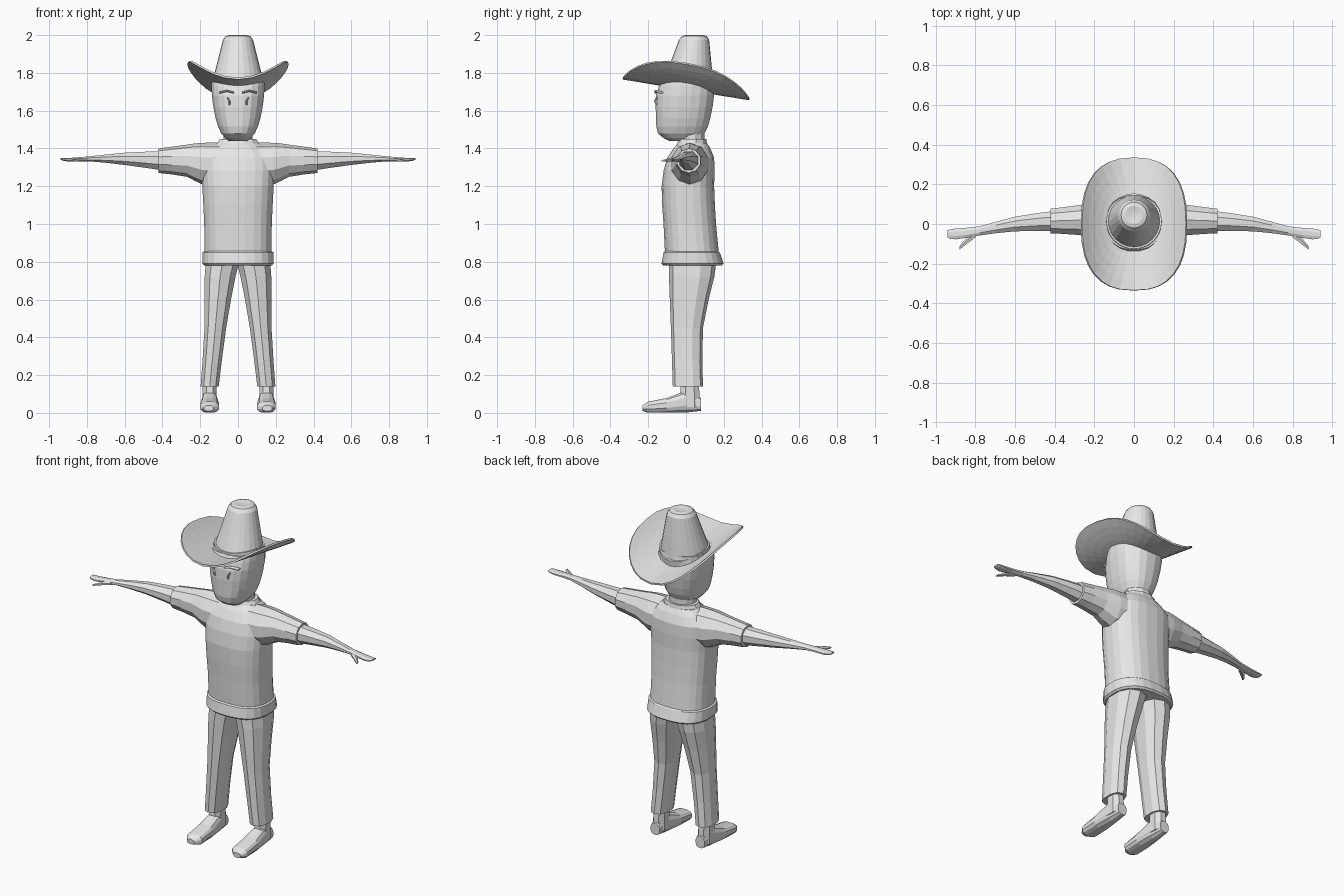
import bpy
import bmesh
import math
from mathutils import Vector

default_cube = bpy.data.objects.get("Cube")
if default_cube:
    bpy.data.objects.remove(default_cube, do_unlink=True)

COLOUR = (.8, .8, .8, 1)
grey = bpy.data.materials.new("plain grey")
grey.use_nodes = True
grey.diffuse_color = COLOUR
grey.node_tree.nodes["Principled BSDF"].inputs["Base Color"].default_value = COLOUR


def finish(name, bm, mirrored=False):
    """Turn a bmesh into a flat-shaded object, mirrored across x if asked."""
    bmesh.ops.recalc_face_normals(bm, faces=bm.faces)
    mesh = bpy.data.meshes.new(name)
    bm.to_mesh(mesh)
    bm.free()
    mesh.materials.append(grey)
    part = bpy.data.objects.new(name, mesh)
    bpy.context.scene.collection.objects.link(part)
    if mirrored:
        part.modifiers.new("other side", "MIRROR")
    return part


def rounded(angle, power):
    """Point on a unit superellipse."""
    c, s = math.cos(angle), math.sin(angle)
    return (math.copysign(abs(c) ** (2 / power), c),
            math.copysign(abs(s) ** (2 / power), s))


def bridge(bm, rings):
    for low, high in zip(rings, rings[1:]):
        for i in range(len(low)):
            j = (i + 1) % len(low)
            bm.faces.new((low[i], low[j], high[j], high[i]))


def with_middles(boxes):
    """Add a smoothly curved in-between box to each neighbouring pair."""
    result = [boxes[0]]
    last = len(boxes) - 1
    for i in range(last):
        a, b = boxes[i], boxes[i + 1]
        before, after = boxes[max(i - 1, 0)], boxes[min(i + 2, last)]
        result += [((a + b) * 9 - before - after) / 16, b]
    return result


def section(at, outer=None, inner=None, front=None, back=None, bottom=None, top=None):
    """Box around one cross-section; without an inner side it is symmetric."""
    if outer is not None and inner is None:
        inner = -outer
    sides = [v for v in (inner, outer, front, back, bottom, top) if v is not None]
    return Vector([at] + sides)


def loft(name, axis, sections, sides=8, power=2, mirrored=False, smooth=True):
    """Skin superellipse rings, fitted to the section boxes, along an axis."""
    bm = bmesh.new()
    rings = []
    for at, u_min, u_max, v_min, v_max in with_middles(sections) if smooth else sections:
        ring = []
        for i in range(sides):
            c, s = rounded(math.tau * (i + .5) / sides, power)
            u = (u_min + u_max + c * (u_max - u_min)) / 2
            v = (v_min + v_max + s * (v_max - v_min)) / 2
            place = {"x": (at, u, v), "y": (u, at, v), "z": (u, v, at)}[axis]
            ring.append(bm.verts.new(place))
        rings.append(ring)
    bridge(bm, rings)
    bm.faces.new(rings[0])
    bm.faces.new(rings[-1])
    return finish(name, bm, mirrored)


# Shirt body with a flared hem
loft("shirt_body", "z", [
    section(at=.8, outer=.18, front=-.11, back=.18),
    section(at=1, outer=.18, front=-.12, back=.16),
    section(at=1.2, outer=.19, front=-.13, back=.15),
    section(at=1.35, outer=.19, front=-.1, back=.15),
    section(at=1.43, outer=.11, front=-.04, back=.11),
], sides=24, power=2.5)
loft("shirt_hem", "z", [
    section(at=.78, outer=.18, front=-.12, back=.19),
    section(at=.79, outer=.19, front=-.13, back=.2),
    section(at=.85, outer=.19, front=-.12, back=.18),
    section(at=.86, outer=.17, front=-.11, back=.17),
], sides=24, power=2.5, smooth=False)

# Collar and neck
loft("collar", "z", [
    section(at=1.4, outer=.13, front=-.06, back=.12),
    section(at=1.45, outer=.1, front=-.04, back=.11),
], sides=12, smooth=False)
loft("neck", "z", [
    section(at=1.4, outer=.08, front=-.04, back=.1),
    section(at=1.55, outer=.08, front=-.04, back=.1),
], sides=12, smooth=False)

# Head with a flat face and narrow chin
loft("head", "z", [
    section(at=1.44, outer=.05, front=-.09, back=.04),
    section(at=1.48, outer=.09, front=-.15, back=.1),
    section(at=1.56, outer=.12, front=-.16, back=.13),
    section(at=1.68, outer=.14, front=-.16, back=.15),
    section(at=1.76, outer=.14, front=-.13, back=.14),
], sides=20, power=2.4)

# Brows and small folds under the eyes
loft("brow", "x", [
    section(at=.02, front=-.17, back=-.14, bottom=1.69, top=1.7),
    section(at=.06, front=-.17, back=-.13, bottom=1.7, top=1.71),
    section(at=.1, front=-.15, back=-.11, bottom=1.69, top=1.7),
], sides=6, mirrored=True, smooth=False)
loft("eye_fold", "z", [
    section(at=1.63, inner=.04, outer=.05, front=-.16, back=-.14),
    section(at=1.65, inner=.04, outer=.05, front=-.17, back=-.14),
    section(at=1.67, inner=.05, outer=.06, front=-.16, back=-.14),
], sides=6, mirrored=True, smooth=False)

# Sleeves
loft("sleeve", "x", [
    section(at=.04, front=-.09, back=.13, bottom=1.2, top=1.43),
    section(at=.19, front=-.08, back=.12, bottom=1.21, top=1.43),
    section(at=.27, front=-.06, back=.1, bottom=1.25, top=1.42),
    section(at=.42, front=-.05, back=.08, bottom=1.27, top=1.4),
], sides=10, mirrored=True)

# Bare arm flowing into a thin hand with a thumb
loft("arm", "x", [
    section(at=.4, front=-.04, back=.07, bottom=1.28, top=1.39),
    section(at=.6, front=-.04, back=.04, bottom=1.31, top=1.38),
    section(at=.78, front=-.06, back=-.01, bottom=1.33, top=1.36),
    section(at=.9, front=-.08, back=-.02, bottom=1.33, top=1.35),
    section(at=.94, front=-.07, back=-.03, bottom=1.34, top=1.35),
], mirrored=True)
loft("thumb", "x", [
    section(at=.8, front=-.07, back=-.03, bottom=1.33, top=1.35),
    section(at=.84, front=-.1, back=-.06, bottom=1.33, top=1.35),
    section(at=.88, front=-.13, back=-.11, bottom=1.33, top=1.34),
], sides=6, mirrored=True, smooth=False)

# Trouser legs, meeting at the crotch
loft("trouser_leg", "z", [
    section(at=.82, inner=-.02, outer=.17, front=-.09, back=.16),
    section(at=.72, inner=.01, outer=.18, front=-.09, back=.15),
    section(at=.45, inner=.06, outer=.18, front=-.08, back=.09),
    section(at=.14, inner=.1, outer=.2, front=-.07, back=.09),
], sides=10, power=2.3, mirrored=True)

# Shoes
loft("ankle", "z", [
    section(at=.03, inner=.11, outer=.19, front=-.04, back=.08),
    section(at=.17, inner=.11, outer=.19, front=-.03, back=.07),
], power=2.3, mirrored=True, smooth=False)
loft("shoe", "y", [
    section(at=-.23, inner=.13, outer=.18, bottom=.01, top=.04),
    section(at=-.2, inner=.1, outer=.2, bottom=0, top=.06),
    section(at=-.1, inner=.1, outer=.2, bottom=0, top=.08),
    section(at=0, inner=.11, outer=.19, bottom=0, top=.12),
    section(at=.08, inner=.12, outer=.18, bottom=.01, top=.08),
], sides=12, power=2.6, mirrored=True, smooth=False)


# Hat: the brim curls up at the sides and slopes down to the back
HAT_BASE, BRIM_WIDE, BRIM_LONG, CROWN = 1.715, .265, .335, .14


def brim_lift(x, y):
    return .135 * (x / BRIM_WIDE) ** 2 - .055 * y / BRIM_LONG


bm = bmesh.new()
rings = []
for step in range(5):
    ring = []
    for i in range(32):
        angle = math.tau * i / 32
        start = Vector((math.cos(angle), math.sin(angle))) * (CROWN - .01)
        c, s = rounded(angle, 2.5)
        x, y = start.lerp(Vector((c * BRIM_WIDE, s * BRIM_LONG)), step / 4)
        ring.append(bm.verts.new((x, y, HAT_BASE + brim_lift(x, y))))
    rings.append(ring)
bridge(bm, rings)
brim = finish("hat_brim", bm)
thickness = brim.modifiers.new("thickness", "SOLIDIFY")
thickness.thickness = .01
thickness.offset = 0

# Crown narrows and leans back, above a band that follows the brim
bm = bmesh.new()
rings = []
for rise, radius in [(-.01, CROWN), (.035, CROWN), (.037, .13), (.13, .11),
                     (.26, .08), (.28, .065), (.285, .045), (.28, .015)]:
    ring = []
    centre = .01 + rise / 8
    follow = max(0, 1 - rise * 4)
    for i in range(24):
        angle = math.tau * i / 24
        x, y = radius * math.cos(angle), centre + radius * math.sin(angle)
        ring.append(bm.verts.new((x, y, HAT_BASE + rise + follow * brim_lift(x, y))))
    rings.append(ring)
bridge(bm, rings)
bm.faces.new(rings[-1])
finish("hat_crown", bm)
